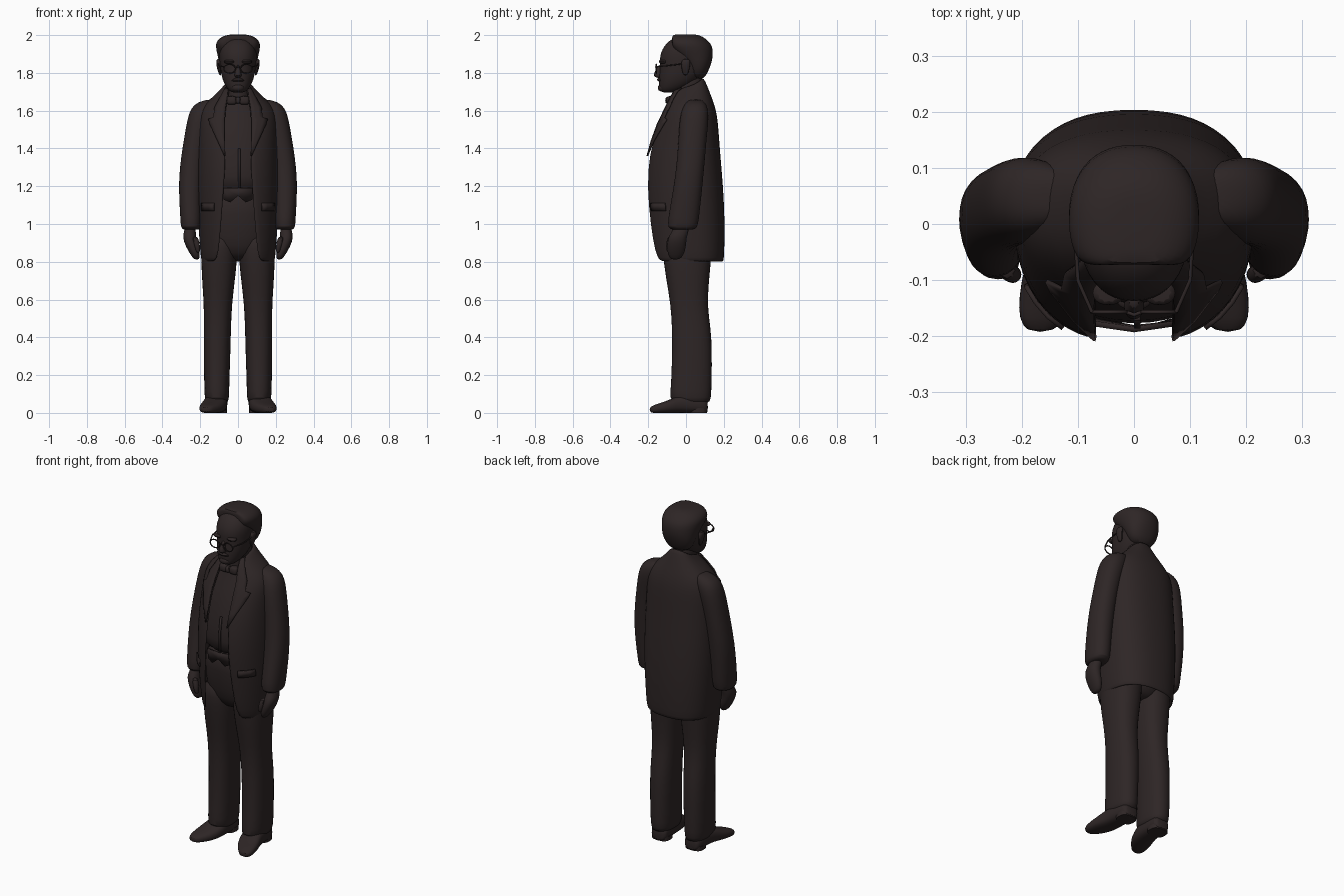
import bpy, bmesh, math
from mathutils import Vector

cloth = bpy.data.materials.new("dark_brown")
cloth.diffuse_color = (0.027, 0.019, 0.019, 1)


def make(name, verts, faces, subdiv=0, mirror=False, thick=0, offset=-1):
    """Mesh object with smooth shading and optional modifiers."""
    me = bpy.data.meshes.new(name)
    me.from_pydata([tuple(v) for v in verts], [], faces)
    bm = bmesh.new()
    bm.from_mesh(me)
    bmesh.ops.recalc_face_normals(bm, faces=bm.faces)
    bm.to_mesh(me)
    bm.free()
    me.materials.append(cloth)
    ob = bpy.data.objects.new(name, me)
    bpy.context.collection.objects.link(ob)
    bpy.ops.object.select_all(action='DESELECT')
    bpy.context.view_layer.objects.active = ob
    ob.select_set(True)
    bpy.ops.object.shade_smooth_by_angle(angle=math.radians(50))
    if mirror:
        ob.modifiers.new("mirror", 'MIRROR').use_clip = True
    if thick:
        s = ob.modifiers.new("thickness", 'SOLIDIFY')
        s.thickness, s.offset = thick, offset
    if subdiv:
        m = ob.modifiers.new("smooth", 'SUBSURF')
        m.levels = m.render_levels = subdiv
    return ob


def spow(v, e):
    return math.copysign(abs(v) ** e, v)


def grid_faces(rows, cols, closed):
    return [(r * cols + c, r * cols + (c + 1) % cols,
             (r + 1) * cols + (c + 1) % cols, (r + 1) * cols + c)
            for r in range(rows - 1) for c in range(cols if closed else cols - 1)]


def loft(name, rings, n=16, e=0.9, mirror=False, along='z', subdiv=1, limit=None):
    """Rings: (position, low/high of first axis, low/high of second axis)."""
    verts = []
    for p, a0, a1, b0, b1 in rings:
        for i in range(n):
            t = 2 * math.pi * i / n
            a = (a0 + a1) / 2 + (a1 - a0) / 2 * spow(math.cos(t), e)
            b = (b0 + b1) / 2 + (b1 - b0) / 2 * spow(math.sin(t), e)
            if limit is not None:
                b = max(b, limit)
            verts.append((a, b, p) if along == 'z' else (a, p, b))
    faces = grid_faces(len(rings), n, True)
    faces += [tuple(range(n)), tuple(range((len(rings) - 1) * n, len(rings) * n))]
    return make(name, verts, faces, subdiv, mirror)


# Jacket surface: z, half width, front y, back y, opening half width, front drop
JACKET = [(.80, .195, -.175, .20, .125, 0), (.84, .20, -.19, .203, .105, 0),
          (1.0, .212, -.208, .207, .092, 0), (1.2, .22, -.22, .198, .075, 0),
          (1.37, .215, -.205, .182, .066, 0), (1.5, .21, -.165, .173, .07, 0),
          (1.58, .207, -.125, .165, .068, 0), (1.635, .18, -.10, .15, .062, .005),
          (1.68, .135, -.085, .133, .055, .015), (1.73, .088, -.07, .113, .05, .03),
          (1.775, .066, -.055, .094, .045, .07)]


def jacket_row(z):
    for a, b in zip(JACKET, JACKET[1:]):
        if z <= b[0]:
            k = (z - a[0]) / (b[0] - a[0])
            return [u + (v - u) * k for u, v in zip(a, b)]
    return list(JACKET[-1])


def angle_at(row, x):
    return math.asin(min(1, x / row[1]) ** (1 / .85))


def jacket_point(row, t, out=0):
    z, rx, yf, yb, _, drop = row
    c = math.cos(t)
    depth = (.03 - yf) if c > 0 else (yb - .03)
    return Vector(((rx + out) * spow(math.sin(t), .85),
                   .03 - (depth + out) * spow(c, .85), z - drop * (c + 1) / 2))


# Jacket body, open at the front
N = 13
verts = []
for row in JACKET:
    t0 = angle_at(row, row[4])
    verts += [jacket_point(row, t0 + (math.pi - t0) * i / (N - 1)) for i in range(N)]
    verts[-1].x = 0
make("jacket", verts, grid_faces(len(JACKET), N, False), 1, True, .014)


def patch(name, rows, cols=4, out=.006):
    """Plate lying on the jacket; rows are (z, inner x, outer x)."""
    pts = []
    for z, x0, x1 in rows:
        row = jacket_row(z)
        a, b = angle_at(row, x0), angle_at(row, x1)
        pts += [jacket_point(row, a + (b - a) * i / (cols - 1), out) for i in range(cols)]
    make(name, pts, grid_faces(len(rows), cols, False), 0, True, .008, 0)


patch("lapel", [(1.36, .066, .07), (1.44, .068, .105), (1.53, .069, .145),
                (1.555, .068, .152), (1.565, .068, .125), (1.62, .064, .12),
                (1.68, .055, .092), (1.73, .05, .07), (1.77, .045, .06)])
patch("pocket_flap", [(1.07, .125, .19), (1.11, .125, .19)], out=.003)

# Waistcoat with pointed hem, shirt and trouser seat
loft("waistcoat", [(1.15, -.18, .18, -.175, .15), (1.25, -.185, .185, -.183, .15),
                   (1.37, -.18, .18, -.168, .14), (1.5, -.17, .17, -.135, .13),
                   (1.59, -.14, .14, -.098, .11), (1.65, -.09, .09, -.078, .09),
                   (1.70, -.06, .06, -.065, .08)], 20)
make("waistcoat_point", [(0, -.183, 1.19), (.075, -.172, 1.19), (.075, -.166, 1.13),
                         (.04, -.176, 1.115), (0, -.18, 1.15)],
     [(0, 1, 2, 3, 4)], 0, True, .01)
make("waistcoat_front_edge", [(.0, -.186, 1.17), (.012, -.186, 1.17), (.012, -.186, 1.30),
                              (0, -.186, 1.30), (.012, -.172, 1.40), (0, -.172, 1.40)],
     [(0, 1, 2, 3), (3, 2, 4, 5)], 0, False, .006)
loft("trouser_seat", [(.80, -.05, .05, -.05, .09), (.84, -.15, .15, -.11, .13),
                      (.93, -.19, .19, -.135, .15), (1.05, -.19, .19, -.15, .155),
                      (1.2, -.18, .18, -.155, .15)], 20)

# Trouser legs, with a little flare over the shoes
loft("trouser_leg", [(.045, .055, .168, -.06, .125), (.075, .046, .178, -.09, .134),
                     (.15, .045, .18, -.08, .138), (.35, .038, .183, -.075, .14),
                     (.45, .036, .182, -.076, .132), (.57, .031, .182, -.083, .115),
                     (.68, .018, .19, -.102, .122), (.78, .006, .196, -.118, .132),
                     (.87, .002, .195, -.128, .14), (.97, .002, .18, -.12, .13)],
     e=.85, mirror=True)

# Shoes, turned slightly outward
loft("shoe", [(.116, .075, .145, .0, .06), (.105, .058, .162, -.002, .085),
              (.04, .055, .172, -.002, .10), (-.03, .055, .18, 0, .10),
              (-.08, .062, .198, -.002, .072), (-.13, .085, .206, -.002, .055),
              (-.17, .122, .206, -.002, .042), (-.193, .145, .19, .004, .03)],
     e=.75, mirror=True, along='y')
loft("shoe_heel", [(0, .058, .165, .02, .112), (.025, .058, .165, .02, .112)],
     e=.7, mirror=True, subdiv=0)

# Sleeves and hands
loft("sleeve", [(.968, .205, .29, -.075, .04), (.98, .193, .304, -.098, .062),
                (1.03, .19, .306, -.096, .07), (1.12, .192, .312, -.08, .08),
                (1.24, .185, .315, -.06, .092), (1.36, .175, .302, -.047, .103),
                (1.47, .155, .284, -.04, .112), (1.56, .13, .268, -.035, .122),
                (1.615, .11, .25, -.02, .118), (1.645, .10, .215, 0, .10),
                (1.66, .10, .16, .02, .08)], mirror=True)
loft("hand", [(.81, .205, .232, -.08, -.035), (.835, .20, .25, -.098, -.01),
              (.88, .208, .278, -.102, .002), (.93, .222, .295, -.098, .005),
              (.96, .222, .286, -.075, .015), (1.0, .225, .28, -.06, .02)],
     12, mirror=True)
loft("thumb", [(.845, .20, .222, -.10, -.075), (.88, .198, .23, -.11, -.075),
               (.94, .21, .25, -.10, -.06)], 8, mirror=True)

# Neck, head and jaw
loft("neck", [(1.64, -.06, .06, -.06, .09), (1.72, -.058, .058, -.07, .085),
              (1.80, -.065, .065, -.07, .10)])
loft("head", [(1.695, -.03, .03, -.125, -.07), (1.708, -.052, .052, -.143, -.02),
              (1.745, -.076, .076, -.143, .05), (1.79, -.09, .09, -.144, .09),
              (1.835, -.096, .096, -.137, .115), (1.875, -.1, .1, -.141, .12),
              (1.91, -.1, .1, -.134, .12), (1.945, -.092, .092, -.115, .11),
              (1.975, -.07, .07, -.085, .09), (1.99, -.03, .03, -.05, .06)], 20)
# Hair cap with a straight hairline
loft("hair", [(1.765, -.05, .05, .02, .093), (1.80, -.085, .085, .01, .115),
              (1.85, -.101, .101, -.01, .135), (1.89, -.108, .108, -.06, .144),
              (1.94, -.12, .12, -.12, .142), (1.965, -.115, .115, -.12, .122),
              (1.985, -.098, .098, -.11, .10), (2.0, -.066, .066, -.09, .072),
              (2.004, -.03, .03, -.05, .04)], 24, limit=-.073)
loft("ear", [(1.785, .088, .098, -.015, .01), (1.82, .088, .112, -.025, .02),
             (1.86, .09, .118, -.028, .026), (1.875, .09, .11, -.015, .018)],
     10, mirror=True)
loft("nose", [(1.772, -.014, .014, -.155, -.12), (1.785, -.021, .021, -.174, -.12),
              (1.80, -.017, .017, -.170, -.12), (1.845, -.011, .011, -.148, -.12)], 10)
loft("moustache", [(1.752, -.04, .04, -.145, -.11), (1.763, -.036, .036, -.158, -.11),
                   (1.774, -.018, .018, -.152, -.11)], 10)
loft("beard", [(1.70, -.028, .028, -.142, -.09), (1.715, -.04, .04, -.152, -.08),
               (1.742, -.034, .034, -.149, -.09)], 12)
loft("brow", [(1.848, .018, .07, -.14, -.10), (1.86, .014, .078, -.148, -.10),
              (1.87, .02, .07, -.143, -.10)], 10, mirror=True)


# Glasses: wire rims, bridge and temples
def wire(name, pts, closed=False, r=.0035):
    cu = bpy.data.curves.new(name, 'CURVE')
    cu.dimensions, cu.bevel_depth, cu.bevel_resolution = '3D', r, 1
    sp = cu.splines.new('POLY')
    sp.points.add(len(pts) - 1)
    for p, q in zip(sp.points, pts):
        p.co = (*q, 1)
    sp.use_cyclic_u = closed
    cu.materials.append(cloth)
    bpy.context.collection.objects.link(bpy.data.objects.new(name, cu))


for s, side in ((1, "left"), (-1, "right")):
    wire("glasses_rim_" + side, [(s * (.044 + .031 * math.cos(a)), -.157, 1.822 + .024 * math.sin(a))
         for a in [i * math.pi / 8 for i in range(16)]], True)
    wire("glasses_temple_" + side, [(s * .075, -.157, 1.832), (s * .1, -.10, 1.838), (s * .106, .0, 1.85)])
wire("glasses_bridge", [(-.014, -.157, 1.826), (0, -.162, 1.832), (.014, -.157, 1.826)])

# Bow tie and shirt collar
loft("bow_tie_wing", [(.004, .008, .018, 0, .02)] and
     [(1.632, .012, .056, -.098, -.068), (1.64, .006, .06, -.106, -.066),
      (1.668, .006, .06, -.104, -.064), (1.678, .016, .056, -.096, -.064)],
     12, e=.6, mirror=True)
loft("bow_tie_knot", [(1.636, -.012, .012, -.105, -.07), (1.645, -.014, .014, -.112, -.07),
                      (1.665, -.014, .014, -.111, -.07), (1.674, -.012, .012, -.104, -.07)], 8, e=.6)
loft("shirt_collar", [(1.65, -.066, .066, -.074, .09), (1.715, -.062, .062, -.072, .086)], 20, subdiv=0)
